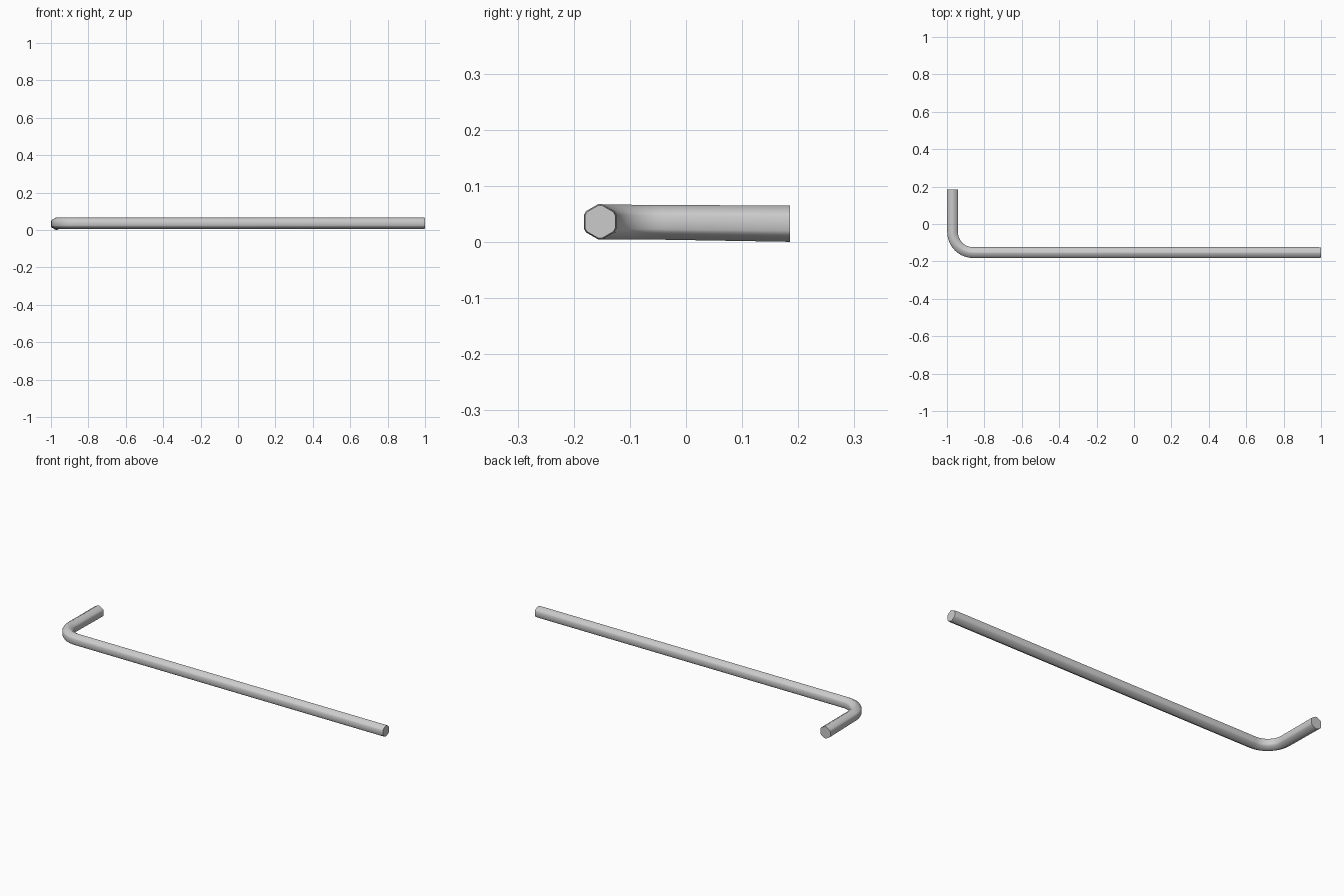
import bpy, bmesh, math
from mathutils import Vector

if "Cube" in bpy.data.objects:
    bpy.data.objects.remove(bpy.data.objects["Cube"])

R = 0.0325                        # section radius, corner to centre
BEND = 0.11                       # centreline bend radius
SHORT_X, LONG_Y = -0.97, -0.153   # centrelines of the two arms
Z_LONG, Z_TIP = 0.036, 0.0325     # the short tip sinks slightly

# Hexagonal section with slightly softened corners, one corner up
section = [math.radians(90 + 60 * k + d) for k in range(6) for d in (-7, 7)]

# Path stations: (centre, direction, scale)
cx, cy = SHORT_X + BEND, LONG_Y + BEND
path = [((1.0, LONG_Y, Z_LONG), (-1, 0, 0), 0.9),
        ((0.988, LONG_Y, Z_LONG), (-1, 0, 0), 0.97)]
STEPS = 10
for i in range(STEPS + 1):
    a = math.radians(-90 - 90 * i / STEPS)
    path.append(((cx + BEND * math.cos(a), cy + BEND * math.sin(a), Z_LONG - 0.001 * i / STEPS),
                 (math.sin(a), -math.cos(a), 0), 0.96))
path.append(((SHORT_X, 0.185, Z_TIP), (0, 1, 0), 1.0))

# Sweep the section along the path
bm = bmesh.new()
rings = []
up = Vector((0, 0, 1))
for centre, direction, s in path:
    side = Vector(direction).cross(up).normalized()
    rings.append([bm.verts.new(Vector(centre) + (side * math.cos(t) + up * math.sin(t)) * R * s)
                  for t in section])
n = len(section)
for a, b in zip(rings, rings[1:]):
    for j in range(n):
        bm.faces.new((a[j], a[(j + 1) % n], b[(j + 1) % n], b[j]))
bm.faces.new(rings[0])
bm.faces.new(rings[-1])
bmesh.ops.recalc_face_normals(bm, faces=bm.faces)

mesh = bpy.data.meshes.new("hex_key")
bm.to_mesh(mesh)
bm.free()
key = bpy.data.objects.new("hex_key", mesh)
bpy.context.collection.objects.link(key)

# Smooth sides, crisp ends
bpy.context.view_layer.objects.active = key
key.select_set(True)
bpy.ops.object.shade_smooth_by_angle(angle=math.radians(50))
